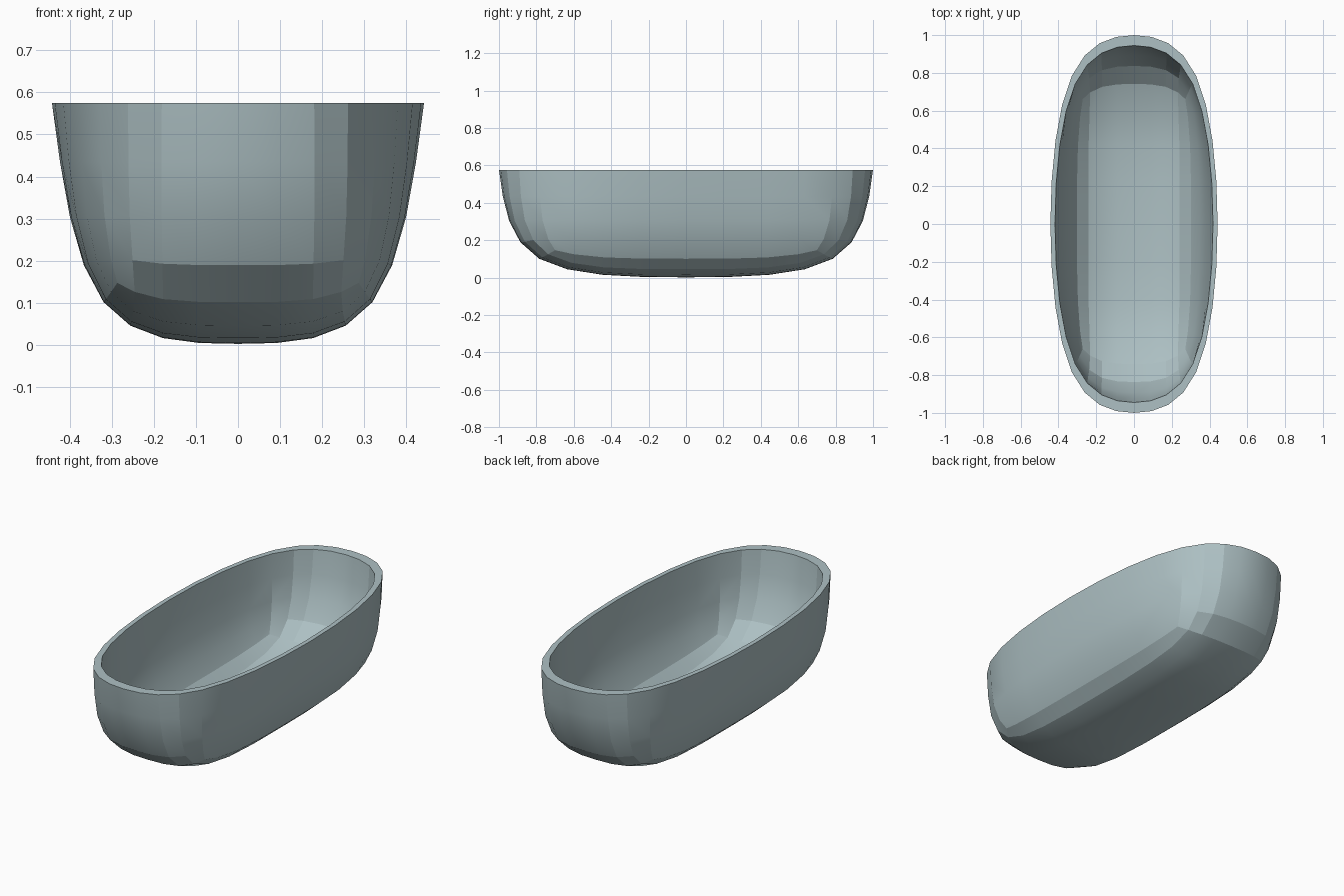
import bpy
import bmesh
import math

cube = bpy.data.objects.get("Cube")
if cube:
    bpy.data.objects.remove(cube)

HEIGHT = 0.575      # height of the rim
WALL = 0.055        # wall thickness as a share of the size

# Ceramic colour
glaze = bpy.data.materials.new("pale_blue_grey")
glaze.use_nodes = True
colour = (0.42, 0.53, 0.55, 1)
glaze.diffuse_color = colour
glaze.node_tree.nodes["Principled BSDF"].inputs["Base Color"].default_value = colour


def ring(bm, corner, side, end, shrink):
    """Eight cage points: corners, side middles and end middles."""
    points = []
    for sx, sy in [(1, 0), (1, 1), (0, 1), (-1, 1), (-1, 0), (-1, -1), (0, -1), (1, -1)]:
        x, y, z = corner if sx and sy else (side if sx else end)
        z = HEIGHT - (HEIGHT - z) * shrink
        points.append(bm.verts.new((sx * x * shrink, sy * y * shrink, z)))
    return points


def bridge(bm, a, b):
    for i in range(8):
        j = (i + 1) % 8
        bm.faces.new((a[i], a[j], b[j], b[i]))


def shell(bm, shrink):
    """Cage of one open skin: rim ring, lower ring and bottom."""
    rim = ring(bm, (0.374, 0.917, HEIGHT), (0.477, 0, HEIGHT), (0, 1.041, HEIGHT), shrink)
    low = ring(bm, (0.386, 0.932, -0.003), (0.361, 0, 0.014), (0, 0.925, 0.014), shrink)
    centre = bm.verts.new((0, 0, HEIGHT - (HEIGHT + 0.009) * shrink))
    bridge(bm, rim, low)
    for i in range(0, 8, 2):
        bm.faces.new((low[i], low[i + 1], low[(i + 2) % 8], centre))
    return rim


# Bath body: outer and inner skins joined by a flat creased rim
bm = bmesh.new()
outer_rim = shell(bm, 1)
inner_rim = shell(bm, 1 - WALL)
bridge(bm, outer_rim, inner_rim)
crease = bm.edges.layers.float.new("crease_edge")
for rim in (outer_rim, inner_rim):
    for i in range(8):
        bm.edges.get((rim[i], rim[(i + 1) % 8]))[crease] = 1
bmesh.ops.recalc_face_normals(bm, faces=bm.faces)
mesh = bpy.data.meshes.new("tub_body")
bm.to_mesh(mesh)
bm.free()
mesh.materials.append(glaze)

tub = bpy.data.objects.new("tub_body", mesh)
bpy.context.collection.objects.link(tub)
subsurf = tub.modifiers.new("rounding", "SUBSURF")
subsurf.levels = subsurf.render_levels = 2

# Soft shading with crisp bands at the tighter bends
bpy.ops.object.select_all(action="DESELECT")
tub.select_set(True)
bpy.context.view_layer.objects.active = tub
bpy.ops.object.modifier_apply(modifier=subsurf.name)
bpy.ops.object.shade_smooth_by_angle(angle=math.radians(15))
